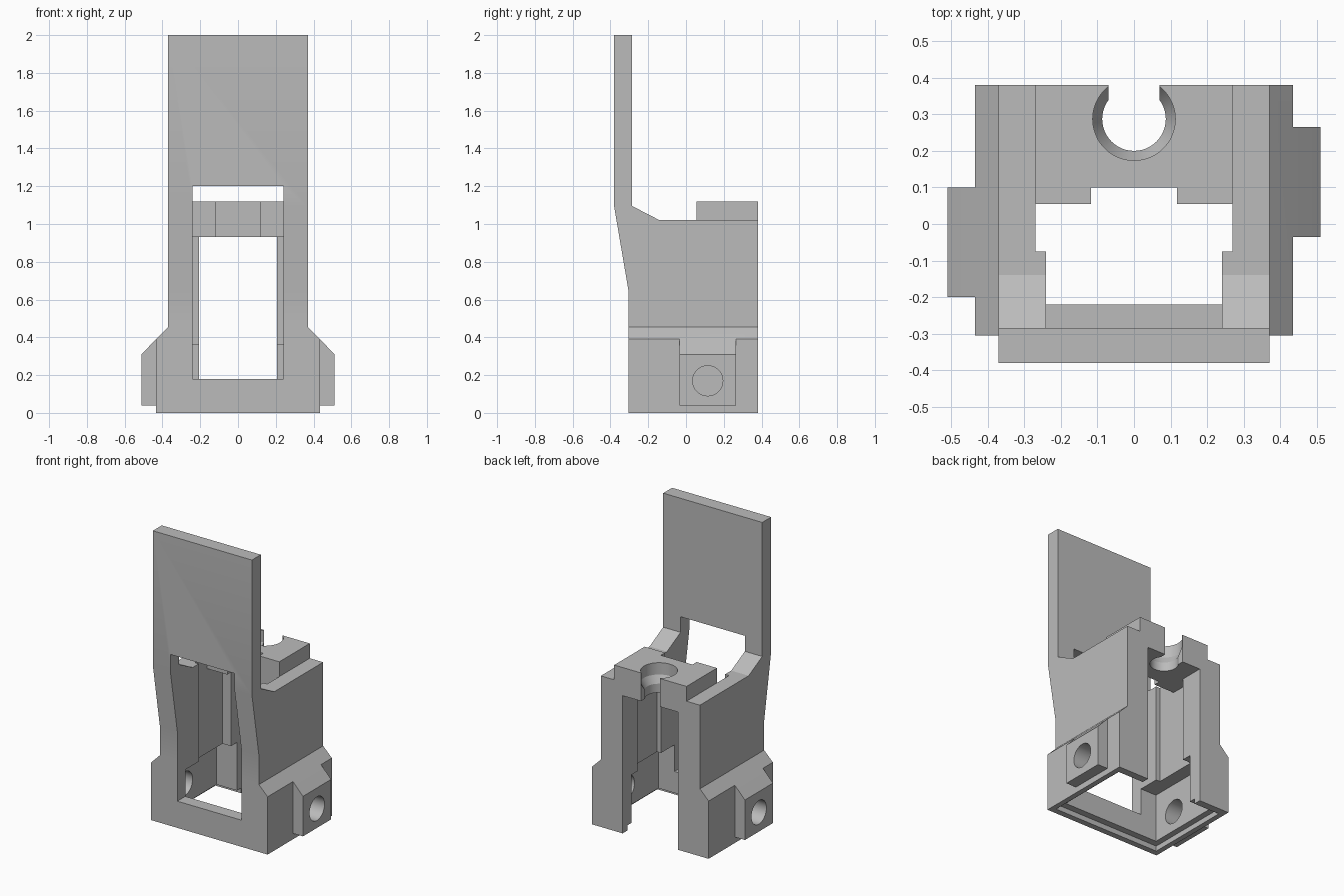
import bpy
import bmesh
import math
from mathutils import Vector

if "Cube" in bpy.data.objects:
    bpy.data.objects.remove(bpy.data.objects["Cube"], do_unlink=True)

grey = bpy.data.materials.new("plain grey")
grey.use_nodes = True
grey.diffuse_color = (0.5, 0.5, 0.5, 1)
shader = next(n for n in grey.node_tree.nodes if n.type == "BSDF_PRINCIPLED")
shader.inputs["Base Color"].default_value = (0.5, 0.5, 0.5, 1)
shader.inputs["Roughness"].default_value = 0.6


def finish(name, bm):
    bmesh.ops.recalc_face_normals(bm, faces=bm.faces)
    mesh = bpy.data.meshes.new(name)
    bm.to_mesh(mesh)
    bm.free()
    mesh.materials.append(grey)
    obj = bpy.data.objects.new(name, mesh)
    bpy.context.collection.objects.link(obj)
    return obj


def prism(name, outline, axis, lo, hi):
    """Extrude a 2D outline along x (outline is y,z) or y (outline is x,z)."""
    bm = bmesh.new()
    place = (lambda a, b: (lo, a, b)) if axis == "x" else (lambda a, b: (a, lo, b))
    face = bm.faces.new([bm.verts.new(place(a, b)) for a, b in outline])
    extruded = bmesh.ops.extrude_face_region(bm, geom=[face])["geom"]
    move = Vector((hi - lo, 0, 0) if axis == "x" else (0, hi - lo, 0))
    bmesh.ops.translate(bm, vec=move,
                        verts=[v for v in extruded if isinstance(v, bmesh.types.BMVert)])
    return finish(name, bm)


def box(name, x, y, z):
    return prism(name, [(x[0], z[0]), (x[1], z[0]), (x[1], z[1]), (x[0], z[1])],
                 "y", y[0], y[1])


def lathe(name, profile, centre, sides=48):
    """Closed solid turned about a vertical axis from (radius, z) points."""
    bm = bmesh.new()
    rings = []
    for r, z in profile:
        rings.append([bm.verts.new((centre[0] + r * math.cos(math.tau * i / sides),
                                    centre[1] + r * math.sin(math.tau * i / sides), z))
                      for i in range(sides)])
    for low, high in zip(rings, rings[1:]):
        for i in range(sides):
            j = (i + 1) % sides
            bm.faces.new((low[i], low[j], high[j], high[i]))
    bm.faces.new(rings[0])
    bm.faces.new(rings[-1])
    return finish(name, bm)


def combine(target, tool, operation):
    mod = target.modifiers.new(tool.name, "BOOLEAN")
    mod.operation = operation
    mod.solver = "EXACT"
    mod.object = tool
    bpy.context.view_layer.objects.active = target
    bpy.ops.object.modifier_apply(modifier=mod.name)
    bpy.data.objects.remove(tool, do_unlink=True)


# Main housing with the tall front plate, drawn from the side
body = prism("carriage_body", [(-0.305, 0), (0.38, 0), (0.38, 1.02), (-0.14, 1.02),
                               (-0.285, 1.095), (-0.285, 2), (-0.38, 2),
                               (-0.38, 1.09), (-0.305, 0.65)], "x", -0.37, 0.37)

# Wider foot with sloped shoulders
foot = prism("foot", [(-0.435, 0), (0.435, 0), (0.435, 0.39), (0.37, 0.455),
                      (-0.37, 0.455), (-0.435, 0.39)], "y", -0.305, 0.38)
combine(body, foot, "UNION")

# Side lugs, set at different depths on each side
lugs = ((1, -0.035, 0.265), (-1, -0.2, 0.1))
for side, back, front in lugs:
    lug = prism("lug", [(side * x, z) for x, z in
                        ((0.40, 0.04), (0.51, 0.04), (0.51, 0.31), (0.435, 0.39), (0.40, 0.39))],
                "y", back, front)
    combine(body, lug, "UNION")

# Raised mounting block on the roof
combine(body, box("roof_block", (-0.27, 0.27), (0.055, 0.38), (0.95, 1.12)), "UNION")

# Window, inner cavity, back opening and underside recess
cutters = [
    box("front_window", (-0.24, 0.24), (-0.5, -0.2), (0.18, 1.2)),
    box("front_shaft", (-0.24, 0.24), (-0.22, 0), (-0.1, 1.2)),
    box("wide_shaft", (-0.27, 0.27), (-0.075, 0.055), (-0.1, 1.2)),
    box("rear_shaft", (-0.27, 0.27), (0, 0.22), (-0.1, 0.93)),
    box("lower_pocket", (-0.36, 0.36), (-0.22, 0.285), (-0.1, 0.36)),
    box("back_opening", (-0.207, 0.207), (0.1, 0.5), (-0.1, 0.93)),
    box("underside_step", (-0.4, 0.4), (-0.265, 0.33), (-0.1, 0.035)),
    box("block_notch", (-0.118, 0.118), (0, 0.1), (0.8, 1.3)),
    lathe("round_seat", [(0.087, 0.85), (0.087, 0.99), (0.113, 1.04), (0.113, 1.2)],
          (0, 0.287)),
    box("seat_slot", (-0.07, 0.07), (0.3, 0.5), (0.85, 1.3)),
]

# Bolt hole through each lug
for side, back, front in lugs:
    hole = lathe("bolt_hole", [(0.08, -0.15), (0.08, 0.15)], (0, 0), 32)
    for v in hole.data.vertices:
        x, y, z = v.co
        v.co = (side * 0.45 + z, (back + front) / 2 + y, 0.17 - x)
    cutters.append(hole)

for cutter in cutters:
    cutter.hide_render = True
    combine(body, cutter, "DIFFERENCE")

# Smooth the round walls and keep the edges crisp
bpy.ops.object.select_all(action="DESELECT")
body.select_set(True)
bpy.context.view_layer.objects.active = body
bpy.ops.object.shade_smooth_by_angle(angle=math.radians(20))
